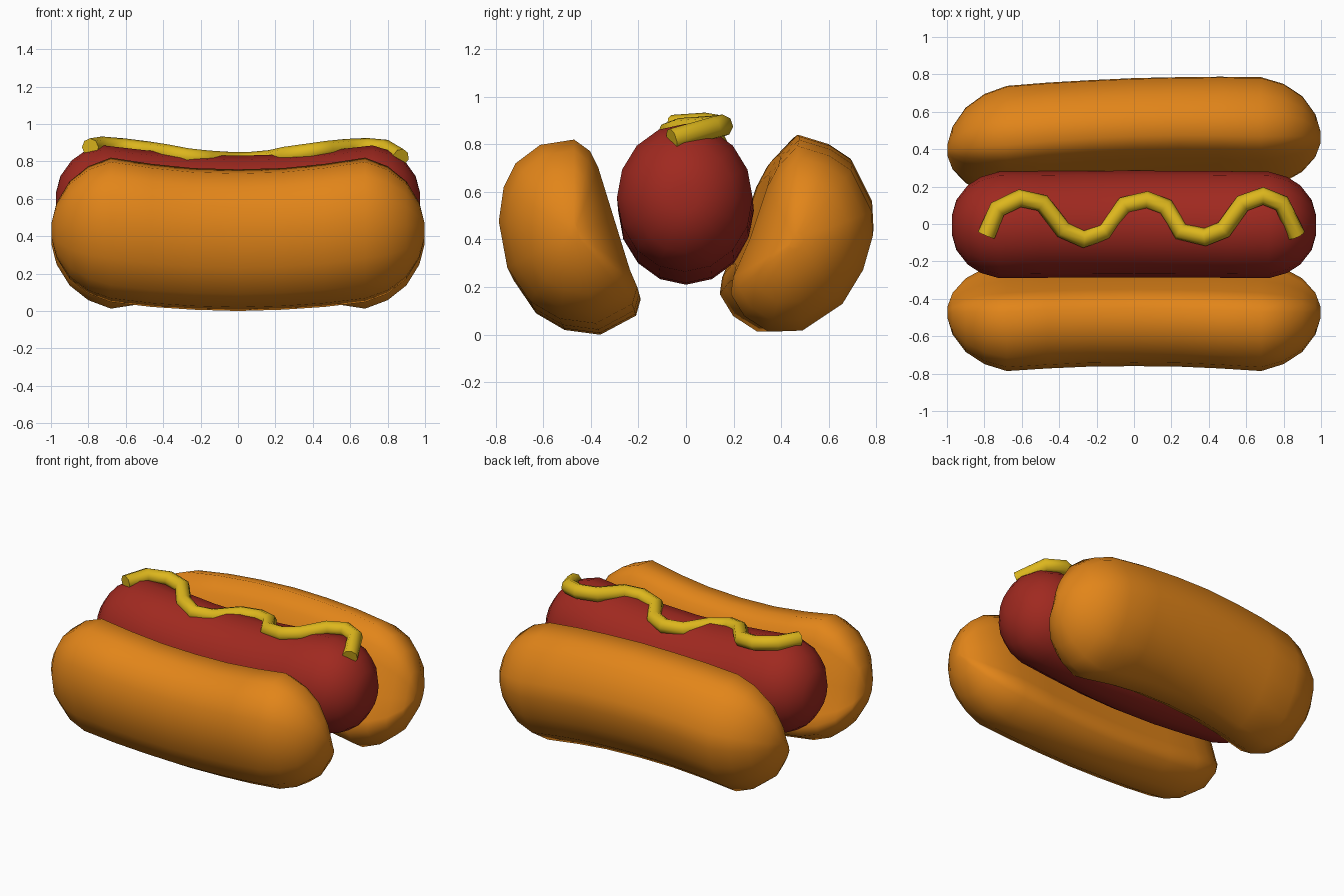
import bpy, bmesh, math

if "Cube" in bpy.data.objects:
    bpy.data.objects.remove(bpy.data.objects["Cube"])


def material(name, rgb):
    m = bpy.data.materials.new(name)
    m.diffuse_color = (*rgb, 1)
    m.use_nodes = True
    m.node_tree.nodes["Principled BSDF"].inputs["Base Color"].default_value = m.diffuse_color
    return m


BUN = material("toasted_bun", (0.76, 0.235, 0.010))
RED = material("sausage_red", (0.35, 0.022, 0.014))
YELLOW = material("mustard_yellow", (0.72, 0.47, 0.012))


def loft(name, section, center, half, bend, mat, turn=0.0):
    """Sweep a y-z section along x; half = (x, scale) from middle to tip."""
    stations = [(-x, s) for x, s in reversed(half[1:])] + half
    bm = bmesh.new()
    rings = []
    for x, s in stations:
        k = min(abs(x) / 0.68, 1.0) ** 2
        ring = []
        for y, z in section:
            yy = center[0] + (y - center[0]) * s + bend[0] * k + x * turn
            zz = center[1] + (z - center[1]) * s + bend[1] * k
            ring.append(bm.verts.new((x, yy, zz)))
        rings.append(ring)
    n = len(section)
    for a, b in zip(rings, rings[1:]):
        for i in range(n):
            bm.faces.new((a[i], a[(i + 1) % n], b[(i + 1) % n], b[i]))
    bm.faces.new(rings[0])
    bm.faces.new(rings[-1])
    bmesh.ops.recalc_face_normals(bm, faces=bm.faces)
    for f in bm.faces:
        f.smooth = True
    me = bpy.data.meshes.new(name)
    bm.to_mesh(me)
    bm.free()
    me.materials.append(mat)
    ob = bpy.data.objects.new(name, me)
    bpy.context.collection.objects.link(ob)
    return ob


# Bun halves: rounded outside, flat leaning cut face inside
front = [(-0.76, 0.42), (-0.74, 0.56), (-0.69, 0.66), (-0.59, 0.735),
         (-0.45, 0.757), (-0.385, 0.71), (-0.35, 0.64), (-0.285, 0.43),
         (-0.22, 0.22), (-0.19, 0.15), (-0.21, 0.08), (-0.36, 0.0),
         (-0.51, 0.02), (-0.63, 0.09), (-0.725, 0.23)]
back = [(0.78, 0.47), (0.775, 0.57), (0.69, 0.74), (0.60, 0.80),
        (0.47, 0.84), (0.39, 0.755), (0.345, 0.67), (0.275, 0.46),
        (0.205, 0.30), (0.195, 0.23), (0.25, 0.14), (0.35, 0.075),
        (0.49, 0.08), (0.655, 0.19), (0.74, 0.33)]
bun_half = [(0, 1), (0.24, 1), (0.46, 1.01), (0.68, 1.02), (0.80, 0.90),
            (0.9, 0.69), (0.97, 0.39), (0.998, 0.1)]
loft("front_bun", front, (-0.45, 0.375), bun_half, (-0.02, 0.055), BUN)
# the back half is bowed the other way, ends down, and turned a little
loft("back_bun", back, (0.45, 0.45), bun_half, (-0.025, -0.055), BUN, turn=0.034)

# Sausage: bent capsule
ring = [(0.285 * math.cos(i * math.tau / 16), 0.52 + 0.31 * math.sin(i * math.tau / 16))
        for i in range(16)]
loft("sausage", ring, (0, 0.52),
     [(0, 1), (0.25, 1), (0.5, 1), (0.72, 1), (0.82, 0.9), (0.89, 0.74),
      (0.95, 0.47), (0.972, 0.2)], (-0.005, 0.055), RED)

# Mustard: wavy tube along the top
path = [(-0.79, -0.06, 0.875), (-0.73, 0.08, 0.885), (-0.61, 0.138, 0.875),
        (-0.49, 0.112, 0.86), (-0.38, -0.03, 0.843), (-0.27, -0.08, 0.822),
        (-0.16, -0.04, 0.81), (-0.05, 0.10, 0.803), (0.07, 0.128, 0.803),
        (0.17, 0.09, 0.812), (0.25, -0.04, 0.83), (0.38, -0.07, 0.848),
        (0.48, -0.03, 0.862), (0.58, 0.11, 0.872), (0.69, 0.15, 0.877),
        (0.79, 0.11, 0.868), (0.87, -0.06, 0.82)]
cu = bpy.data.curves.new("mustard", 'CURVE')
cu.dimensions = '3D'
cu.bevel_depth = 0.048
cu.bevel_resolution = 2
cu.use_fill_caps = True
sp = cu.splines.new('POLY')
sp.points.add(len(path) - 1)
for p, co in zip(sp.points, path):
    p.co = (*co, 1)
cu.materials.append(YELLOW)
mustard = bpy.data.objects.new("mustard", cu)
bpy.context.collection.objects.link(mustard)
bpy.ops.object.select_all(action='DESELECT')
mustard.select_set(True)
bpy.context.view_layer.objects.active = mustard
bpy.ops.object.convert(target='MESH')
bpy.ops.object.shade_smooth_by_angle(angle=math.radians(60))
